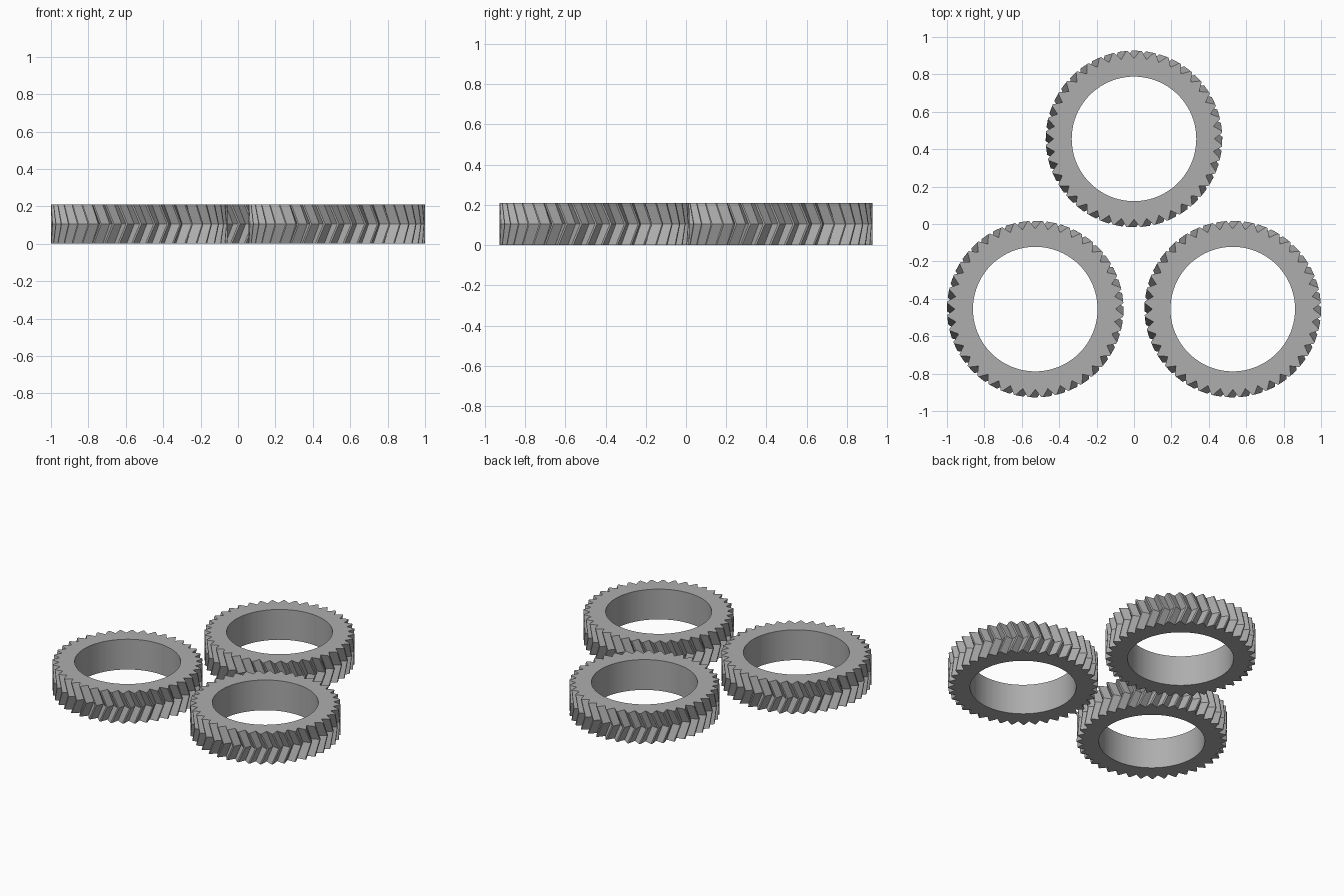
import bpy, bmesh
from math import cos, sin, pi

if "Cube" in bpy.data.objects:
    bpy.data.objects.remove(bpy.data.objects["Cube"], do_unlink=True)

TEETH = 40
TIP, ROOT, BORE = 0.472, 0.43, 0.333
HEIGHT = 0.21
PITCH = 2 * pi / TEETH
TWIST = 0.6 * PITCH          # how far the chevron points lead the rims

steel = bpy.data.materials.new("steel grey")
steel.use_nodes = True
colour = (0.42, 0.42, 0.42, 1)
steel.diffuse_color = colour
steel.node_tree.nodes["Principled BSDF"].inputs["Base Color"].default_value = colour


def gear_mesh():
    """Ring with pointed herringbone teeth and a smooth bore."""
    bm = bmesh.new()
    # One tooth: root, then a narrow flat tip
    profile = [(0.0, ROOT), (0.44, TIP), (0.56, TIP)]
    steps = [(PITCH * (i + f), r) for i in range(TEETH) for f, r in profile]
    count = len(steps)

    def outer_loop(z, turn):
        return [bm.verts.new((r * cos(a + turn), r * sin(a + turn), z)) for a, r in steps]

    def bore_loop(z):
        return [bm.verts.new((BORE * cos(a), BORE * sin(a), z)) for a, r in steps]

    # Lower rim, chevron points, upper rim, then back down the bore
    loops = [outer_loop(0, 0), outer_loop(HEIGHT / 2, TWIST), outer_loop(HEIGHT, 0),
             bore_loop(HEIGHT), bore_loop(0)]
    for k, low in enumerate(loops):
        high = loops[(k + 1) % len(loops)]
        for i in range(count):
            j = (i + 1) % count
            face = bm.faces.new((low[i], low[j], high[j], high[i]))
            face.smooth = k == 3
    bmesh.ops.recalc_face_normals(bm, faces=bm.faces)
    # Keep the bore rims crisp
    for edge in bm.edges:
        if any(not f.smooth for f in edge.link_faces):
            edge.smooth = False
    mesh = bpy.data.meshes.new("herringbone_gear")
    bm.to_mesh(mesh)
    bm.free()
    mesh.materials.append(steel)
    return mesh


# Three identical gears in a triangle
mesh = gear_mesh()
for name, x, y in [("back_gear", 0, 0.455), ("left_gear", 0.528, -0.455),
                   ("right_gear", -0.528, -0.455)]:
    gear = bpy.data.objects.new(name, mesh)
    gear.location = (x, y, 0)
    bpy.context.collection.objects.link(gear)
